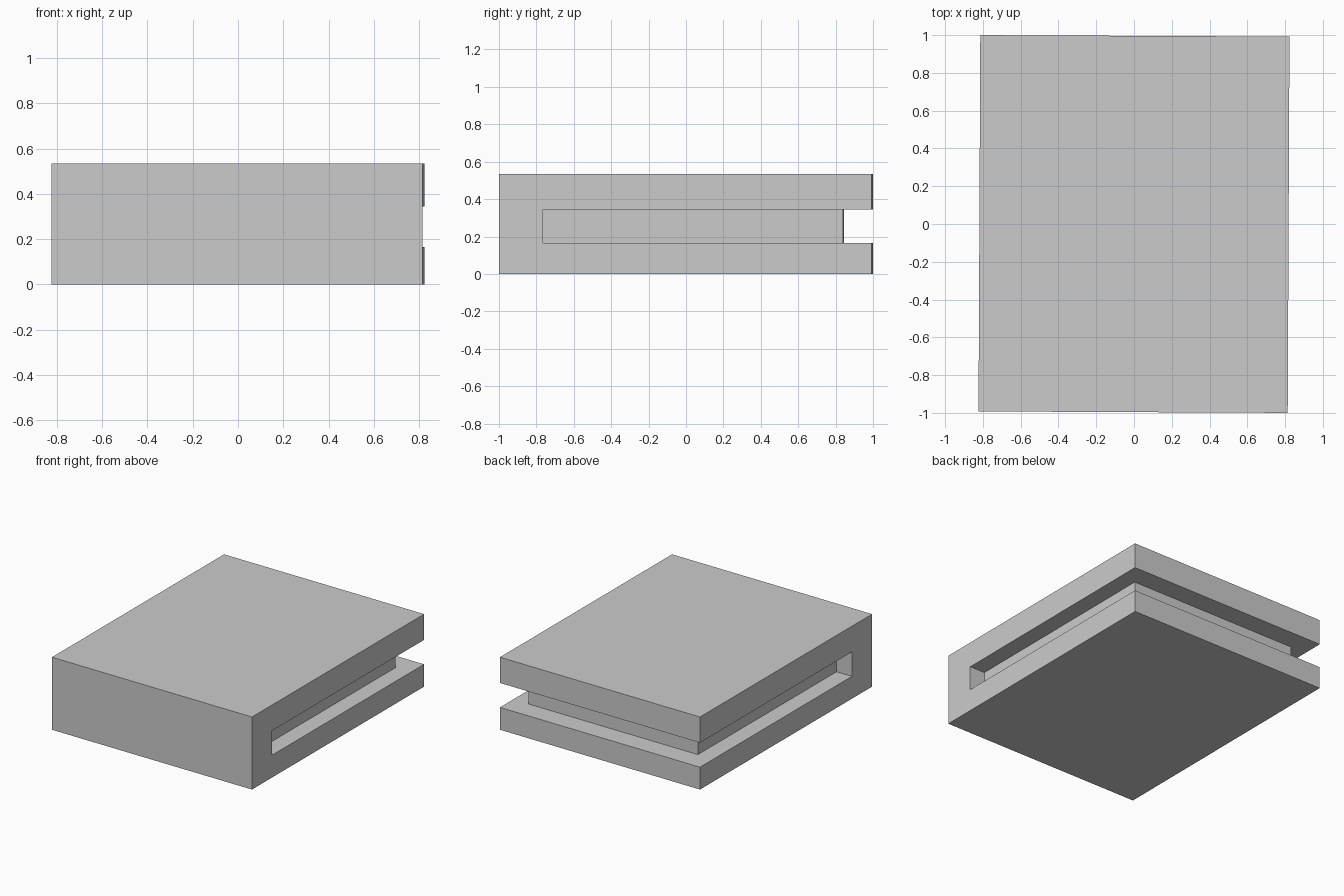
import bpy, bmesh, math

if "Cube" in bpy.data.objects:
    bpy.data.objects.remove(bpy.data.objects["Cube"])

TURN = math.radians(-0.27)   # the whole book sits very slightly turned
HX, HY, H = 0.8185, 0.996, 0.535
Z0, Z1 = 0.165, 0.345        # gap between the covers
SPINE_Y, PAGE_Y, PAGE_X = -0.762, 0.842, 0.693


def extrude_x(name, profile, half_width):
    """Extrude a closed (y, z) profile symmetrically along x."""
    bm = bmesh.new()
    face = bm.faces.new([bm.verts.new((-half_width, y, z)) for y, z in profile])
    new = bmesh.ops.extrude_face_region(bm, geom=[face])["geom"]
    verts = [g for g in new if isinstance(g, bmesh.types.BMVert)]
    bmesh.ops.translate(bm, verts=verts, vec=(2 * half_width, 0, 0))
    bmesh.ops.recalc_face_normals(bm, faces=bm.faces)
    mesh = bpy.data.meshes.new(name)
    bm.to_mesh(mesh)
    bm.free()
    obj = bpy.data.objects.new(name, mesh)
    obj.rotation_euler.z = TURN
    bpy.context.collection.objects.link(obj)
    return obj


# Cover: C-shaped section with the thick spine at the front
extrude_x("cover", [(-HY, 0), (HY, 0), (HY, Z0), (SPINE_Y, Z0),
                    (SPINE_Y, Z1), (HY, Z1), (HY, H), (-HY, H)], HX)

# Page block, recessed between the covers
extrude_x("pages", [(SPINE_Y, Z0), (PAGE_Y, Z0),
                    (PAGE_Y, Z1), (SPINE_Y, Z1)], PAGE_X)
